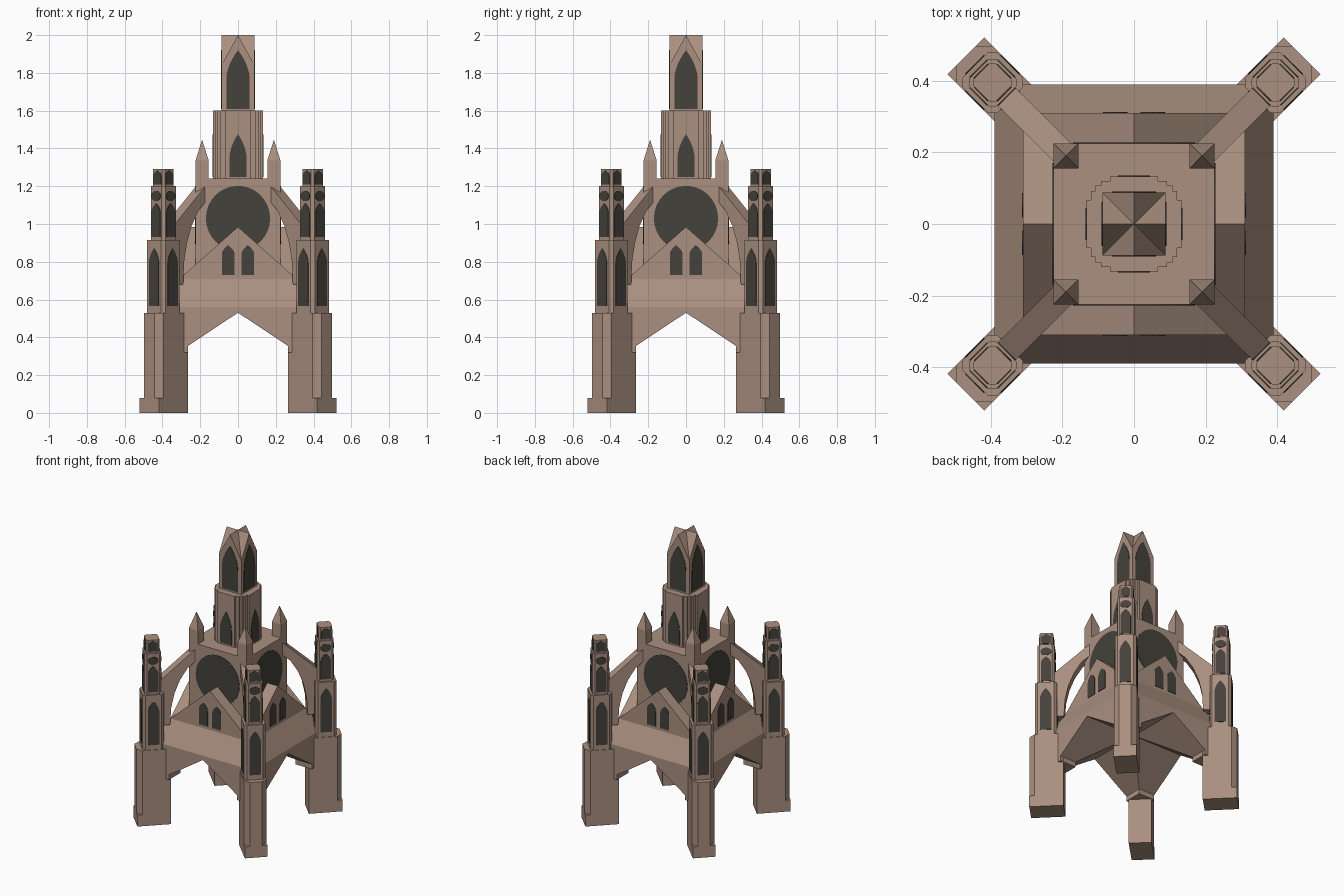
import bpy, bmesh, math
from mathutils import Matrix, Vector

if "Cube" in bpy.data.objects:
    bpy.data.objects.remove(bpy.data.objects["Cube"])


def material(name, rgb):
    m = bpy.data.materials.new(name)
    m.diffuse_color = (*rgb, 1)
    m.use_nodes = True
    m.node_tree.nodes["Principled BSDF"].inputs["Base Color"].default_value = m.diffuse_color
    return m


STONE = material("brown stone", (0.40, 0.278, 0.216))
DARK = material("dark window", (0.058, 0.054, 0.044))


def rot(deg):
    return Matrix.Rotation(math.radians(deg), 4, 'Z')


def loft(name, bottom, top, M=Matrix(), mat=STONE):
    """Closed solid between two loops with equal point counts."""
    bm = bmesh.new()
    a = [bm.verts.new(M @ Vector(p)) for p in bottom]
    b = [bm.verts.new(M @ Vector(p)) for p in top]
    n = len(a)
    bm.faces.new(a)
    bm.faces.new(b)
    for i in range(n):
        j = (i + 1) % n
        bm.faces.new((a[i], a[j], b[j], b[i]))
    bmesh.ops.remove_doubles(bm, verts=bm.verts, dist=1e-6)
    bmesh.ops.recalc_face_normals(bm, faces=bm.faces)
    me = bpy.data.meshes.new(name)
    bm.to_mesh(me)
    bm.free()
    me.materials.append(mat)
    ob = bpy.data.objects.new(name, me)
    bpy.context.collection.objects.link(ob)
    return ob


def prism(name, pts, y0, y1, M=Matrix(), mat=STONE):
    """Outline in the xz plane, extruded along y."""
    return loft(name, [(x, y0, z) for x, z in pts], [(x, y1, z) for x, z in pts], M, mat)


def column(name, plan, z0, z1, M=Matrix()):
    """Outline in the xy plane, extruded upwards."""
    return loft(name, [(x, y, z0) for x, y in plan], [(x, y, z1) for x, y in plan], M)


def square(h):
    return [(-h, -h), (h, -h), (h, h), (-h, h)]


def chamfered(h, c):
    q = [(h, -h + c), (h, h - c)]
    out = []
    for x, y in q:
        out.append((x, y))
    pts = []
    for k in range(4):
        R = rot(90 * k)
        pts += [tuple((R @ Vector((x, y, 0)))[:2]) for x, y in out]
    return pts


def arch(cx, w, z0, z1, rise):
    """Pointed arch outline."""
    right = [(w * (1 - (i / 6) ** 2), z1 - rise + rise * i / 6) for i in range(6)]
    return ([(cx - w, z0), (cx + w, z0)] + [(cx + x, z) for x, z in right] + [(cx, z1)]
            + [(cx - x, z) for x, z in reversed(right)])


def disc(cz, rx, rz, n=32):
    return [(rx * math.cos(2 * math.pi * i / n), cz + rz * math.sin(2 * math.pi * i / n))
            for i in range(n)]


def window(name, pts, d, M=Matrix()):
    """Thin dark plate on a wall at distance d from the axis."""
    prism(name, pts, -d - 0.003, -d + 0.003, M, DARK)


# vaulted body, cut by a pointed passage in both directions
vault = column("vault", square(0.39), 0.32, 0.56)
passage = [(-0.264, 0.2), (0.264, 0.2), (0.264, 0.355), (0, 0.53), (-0.264, 0.355)]
for k in range(2):
    cutter = prism("passage_cutter", passage, -1, 1, rot(90 * k))
    cutter.hide_render = True
    mod = vault.modifiers.new("passage", 'BOOLEAN')
    mod.operation = 'DIFFERENCE'
    mod.solver = 'EXACT'
    mod.object = cutter
    bpy.context.view_layer.objects.active = vault
    bpy.ops.object.modifier_apply(modifier=mod.name)
    bpy.data.objects.remove(cutter)

# sloping skirt roof and crossing gables
loft("skirt_roof", [(x, y, 0.56) for x, y in square(0.39)],
     [(x, y, 0.71) for x, y in square(0.31)])
for k in range(2):
    prism("cross_gable", [(-0.31, 0.71), (0.31, 0.71), (0, 0.985)], -0.31, 0.31, rot(90 * k))

# central tower, stepped belfry and spire
column("central_tower", square(0.225), 0.71, 1.24)
step = [(0.133, -0.067), (0.133, 0.067), (0.12, 0.067), (0.12, 0.092), (0.108, 0.092),
        (0.108, 0.108), (0.092, 0.108), (0.092, 0.12), (0.067, 0.12)]
plan = [tuple((rot(90 * k) @ Vector((x, y, 0)))[:2]) for k in range(4) for x, y in step[1:]
        + [(0.067, 0.133)]]
column("belfry", plan, 1.24, 1.60)
column("spire", square(0.088), 1.60, 1.84)
for k in range(2):
    prism("spire_gable", [(-0.088, 1.84), (0.088, 1.84), (0, 2.0)], -0.088, 0.088, rot(90 * k))

# windows on the four sides
for k in range(4):
    R = rot(90 * k)
    window("rose_window", disc(1.03, 0.17, 0.172), 0.225, R)
    window("belfry_window", arch(0, 0.045, 1.25, 1.475, 0.13), 0.133, R)
    window("spire_window", arch(0, 0.062, 1.61, 1.92, 0.16), 0.088, R)
    for s in (-1, 1):
        window("gable_window", arch(s * 0.052, 0.034, 0.73, 0.888, 0.05), 0.31, R)

# corner legs, turrets, flying buttresses and pinnacles; local x points outwards
foot = [(0.446, -0.073), (0.664, -0.073), (0.664, 0.073), (0.446, 0.073)]
shaft = [(0.446, -0.073), (0.63, -0.073), (0.664, -0.039), (0.664, 0.039),
         (0.63, 0.073), (0.446, 0.073)]
Q = math.sqrt(2)
rib = [(0.16, 1.235), (0.19, 1.21), (0.37, 0.985), (0.37, 0.68), (0.315, 0.68), (0.31, 0.80),
       (0.295, 0.90), (0.27, 0.99), (0.235, 1.07), (0.16, 1.16)]
for k in range(4):
    D = rot(45 + 90 * k)
    column("leg_foot", foot, 0, 0.08, D)
    column("leg", shaft, 0.08, 0.53, D)
    T = D @ Matrix.Translation((0.395 * Q, 0, 0))
    column("turret_lower", chamfered(0.069, 0.017), 0.53, 0.915, T)
    column("turret_middle", chamfered(0.054, 0.014), 0.915, 1.20, T)
    column("turret_top", chamfered(0.044, 0.012), 1.20, 1.29, T)
    for j in range(4):
        F = T @ rot(90 * j)
        window("turret_lower_window", arch(0, 0.037, 0.565, 0.87, 0.08), 0.069, F)
        window("turret_middle_window", arch(0, 0.033, 0.93, 1.11, 0.05), 0.054, F)
        window("turret_round_window", disc(1.148, 0.035, 0.027, 16), 0.054, F)
        window("turret_top_window", arch(0, 0.028, 1.21, 1.283, 0.025), 0.044, F)
    prism("flying_buttress", [(x * Q, z) for x, z in rib], -0.035, 0.035, D)
    P = rot(90 * k) @ Matrix.Translation((0.19, 0.19, 0))
    column("pinnacle", square(0.035), 1.19, 1.335, P)
    loft("pinnacle_cap", [(x, y, 1.335) for x, y in square(0.035)],
         [(x, y, 1.445) for x, y in square(0.0005)], P)
